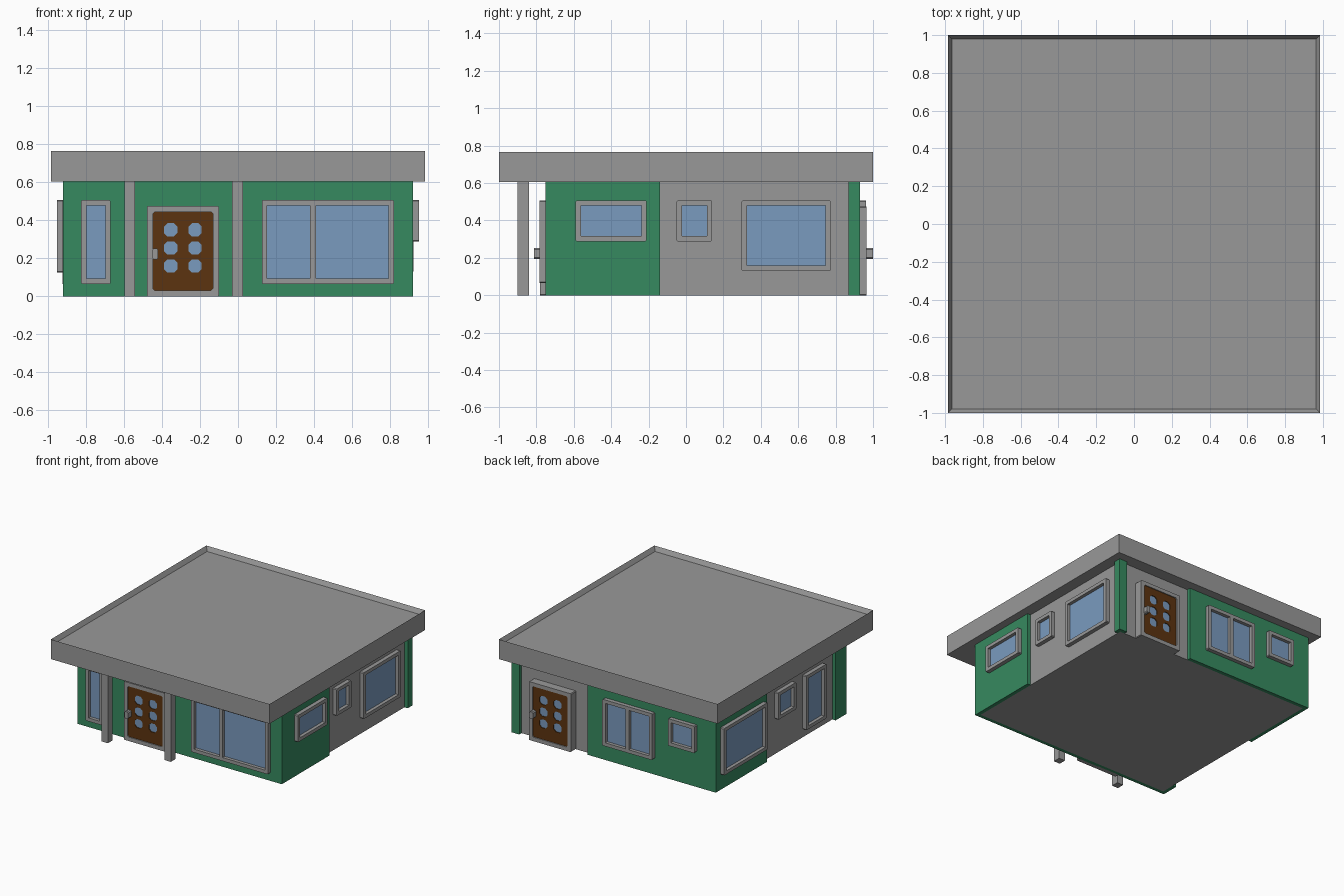
import bpy, bmesh, math
from mathutils import Matrix, Vector

cube = bpy.data.objects.get("Cube")
if cube:
    bpy.data.objects.remove(cube, do_unlink=True)


def material(name, rgb):
    m = bpy.data.materials.new(name)
    m.use_nodes = True
    m.diffuse_color = (*rgb, 1)
    m.node_tree.nodes["Principled BSDF"].inputs["Base Color"].default_value = (*rgb, 1)
    return m


GREY = material("grey concrete", (0.318, 0.318, 0.318))
GREEN = material("green cladding", (0.037, 0.254, 0.117))
GLASS = material("blue glass", (0.195, 0.328, 0.521))
WOOD = material("brown wood", (0.107, 0.034, 0.005))


def finish(name, bm, mat):
    bmesh.ops.recalc_face_normals(bm, faces=bm.faces)
    mesh = bpy.data.meshes.new(name)
    bm.to_mesh(mesh)
    bm.free()
    mesh.materials.clear()
    mesh.materials.append(mat)
    obj = bpy.data.objects.new(name, mesh)
    bpy.context.collection.objects.link(obj)
    return obj


def box(name, x, y, z, mat):
    bm = bmesh.new()
    bmesh.ops.create_cube(bm, size=1)
    for v in bm.verts:
        v.co = [a + (c + 0.5) * (b - a) for (a, b), c in zip((x, y, z), v.co)]
    return finish(name, bm, mat)


def plate(name, outlines, low, high, mat, matrix=Matrix()):
    """Extrude flat outlines (first the rim, then holes) between two depths."""
    curve = bpy.data.curves.new(name, "CURVE")
    curve.dimensions = "2D"
    curve.fill_mode = "BOTH"
    curve.extrude = (high - low) / 2
    for pts in outlines:
        s = curve.splines.new("POLY")
        s.points.add(len(pts) - 1)
        for p, co in zip(s.points, pts):
            p.co = (co[0], co[1], 0, 1)
        s.use_cyclic_u = True
    tmp = bpy.data.objects.new(name + "_curve", curve)
    bpy.context.collection.objects.link(tmp)
    bpy.context.view_layer.update()
    dg = bpy.context.evaluated_depsgraph_get()
    mesh = bpy.data.meshes.new_from_object(tmp.evaluated_get(dg))
    bm = bmesh.new()
    bm.from_mesh(mesh)
    bpy.data.objects.remove(tmp, do_unlink=True)
    bpy.data.curves.remove(curve)
    bpy.data.meshes.remove(mesh)
    bmesh.ops.remove_doubles(bm, verts=bm.verts, dist=1e-5)
    for f in bm.faces:
        f.smooth = False
    bm.transform(matrix @ Matrix.Translation((0, 0, (low + high) / 2)))
    return finish(name, bm, mat)


def rect(u0, u1, v0, v1, c=0.0):
    """Rectangle outline with optional cut corners."""
    if c == 0:
        return [(u0, v0), (u1, v0), (u1, v1), (u0, v1)]
    return [(u0 + c, v0), (u1 - c, v0), (u1, v0 + c), (u1, v1 - c),
            (u1 - c, v1), (u0 + c, v1), (u0, v1 - c), (u0, v0 + c)]


# Each wall side: along-wall direction and outward direction
SIDES = {"front": ((1, 0, 0), (0, -1, 0)), "right": ((0, 1, 0), (1, 0, 0)),
         "back": ((-1, 0, 0), (0, 1, 0)), "left": ((0, -1, 0), (-1, 0, 0))}


def wall_frame(side, dist):
    """Matrix taking (along, up, out) to the world on one wall; and the sign of 'along'."""
    u, n = (Vector(v) for v in SIDES[side])
    m = Matrix((u, Vector((0, 0, 1)), n)).transposed().to_4x4()
    return Matrix.Translation(n * dist) @ m, sum(u)


def window(name, side, dist, a, b, z0, z1, mullion=None):
    m, s = wall_frame(side, dist)
    u0, u1 = sorted((a * s, b * s))
    t = 0.028
    splits = [u0 + t, u1 - t]
    if mullion is not None:
        splits[1:1] = [mullion * s - 0.015, mullion * s + 0.015]
    holes = [rect(splits[i], splits[i + 1], z0 + t, z1 - t) for i in range(0, len(splits), 2)]
    plate(name + "_frame", [rect(u0, u1, z0, z1, 0.006)] + holes, -0.005, 0.033, GREY, m)
    plate(name + "_glass", [rect(u0 + 0.02, u1 - 0.02, z0 + 0.02, z1 - 0.02)], -0.003, 0.006, GLASS, m)


def door(name, side, dist, centre, depth):
    m, s = wall_frame(side, dist)
    c = centre * s
    leaf = rect(c - 0.158, c + 0.158, 0.032, 0.445, 0.01)
    plate(name + "_frame", [rect(c - 0.19, c + 0.19, 0, 0.475, 0.005), leaf], -0.005, depth, GREY, m)
    holes = []
    for du in (-0.064, 0.064):
        for v in (0.16, 0.255, 0.35):
            holes.append(rect(c + du - 0.035, c + du + 0.035, v - 0.035, v + 0.035, 0.018))
    plate(name + "_leaf", [leaf] + holes, 0, depth - 0.008, WOOD, m)
    plate(name + "_glass", [rect(c - 0.12, c + 0.12, 0.1, 0.41)], depth - 0.022, depth - 0.014, GLASS, m)
    plate(name + "_handle", [rect(c - 0.162, c - 0.13, 0.195, 0.252, 0.008)],
          depth - 0.01, depth + 0.034, GREY, m)


# Core walls and floor
EAVES = 0.605
box("core_walls", (-0.89, 0.89), (-0.72, 0.90), (0, EAVES), GREY)

# Green cladding wrapped round the corners
plate("front_cladding", [[(0.92, -0.14), (0.89, -0.14), (0.89, -0.72), (-0.89, -0.72),
                          (-0.89, -0.61), (-0.92, -0.61), (-0.92, -0.75), (0.92, -0.75)]],
      0, EAVES, GREEN)
plate("back_right_cladding", [[(0.92, 0.87), (0.92, 0.93), (0.85, 0.93),
                               (0.85, 0.90), (0.89, 0.90), (0.89, 0.87)]], 0, EAVES, GREEN)
plate("back_left_cladding", [[(-0.92, 0.27), (-0.92, 0.93), (0.235, 0.93),
                              (0.235, 0.90), (-0.89, 0.90), (-0.89, 0.27)]], 0, EAVES, GREEN)

# Flat roof with a raised rim
roof = box("roof", (-0.985, 0.985), (-1, 1), (EAVES, 0.765), GREY)
bm = bmesh.new()
bm.from_mesh(roof.data)
top = max(bm.faces, key=lambda f: f.calc_center_median().z)
bmesh.ops.inset_region(bm, faces=[top], thickness=0.03)
bmesh.ops.translate(bm, verts=top.verts, vec=(0, 0, -0.035))
bm.to_mesh(roof.data)
bm.free()

# Porch posts
for side, x in (("right", -0.57), ("left", -0.003)):
    box("porch_post_" + side, (x - 0.028, x + 0.028), (-0.9, -0.84), (0, EAVES), GREY)

# Doors
door("front_door", "front", 0.75, -0.29, 0.03)
door("back_door", "back", 0.90, 0.55, 0.065)

# Windows: name, side, wall distance, span along the wall, heights, mullion
TOP = 0.507
window("front_narrow_window", "front", 0.75, -0.825, -0.67, 0.065, TOP)
window("front_wide_window", "front", 0.75, 0.125, 0.82, 0.065, TOP, 0.395)
window("right_front_window", "right", 0.92, -0.59, -0.21, 0.288, TOP)
window("right_small_window", "right", 0.89, -0.05, 0.14, 0.288, TOP)
window("right_large_window", "right", 0.89, 0.298, 0.775, 0.13, TOP)
window("back_double_window", "back", 0.93, -0.37, 0.08, 0.13, TOP, -0.145)
window("back_small_window", "back", 0.93, -0.75, -0.51, 0.288, TOP)
window("left_large_window", "left", 0.92, 0.31, 0.87, 0.125, TOP)
window("left_small_window", "left", 0.89, -0.10, 0.13, 0.288, TOP)
window("left_tall_window", "left", 0.89, -0.49, -0.23, 0.065, TOP)
